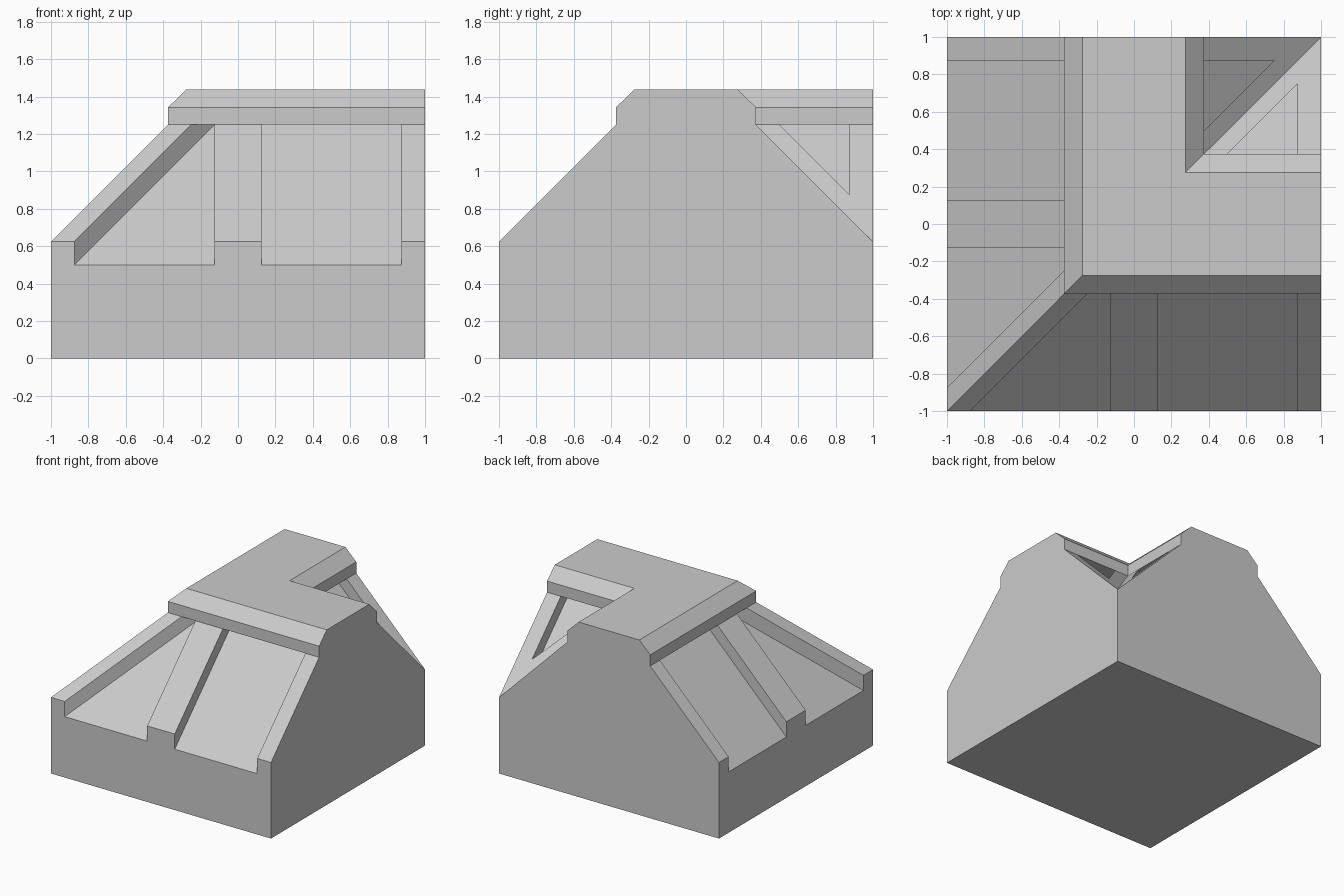
import bpy, bmesh

if "Cube" in bpy.data.objects:
    bpy.data.objects.remove(bpy.data.objects["Cube"])

# Cross-section of the wall: (offset across the wall, height)
PROFILE = [(-1, 0), (-1, 0.625), (-0.375, 1.25), (-0.375, 1.342), (-0.276, 1.438),
           (0.276, 1.438), (0.375, 1.342), (0.375, 1.25), (1, 0.625), (1, 0)]


def finish(bm, name):
    bmesh.ops.remove_doubles(bm, verts=bm.verts, dist=1e-4)
    bmesh.ops.dissolve_degenerate(bm, edges=bm.edges, dist=1e-4)
    bmesh.ops.recalc_face_normals(bm, faces=bm.faces)
    mesh = bpy.data.meshes.new(name)
    bm.to_mesh(mesh)
    bm.free()
    obj = bpy.data.objects.new(name, mesh)
    bpy.context.collection.objects.link(obj)
    return obj


def prism_between(bm, lower, upper):
    n = len(lower)
    for i in range(n):
        j = (i + 1) % n
        bm.faces.new((lower[i], lower[j], upper[j], upper[i]))


# Corner wall: two arms mitred along the diagonal
bm = bmesh.new()
end_x = [bm.verts.new((1, t, z)) for t, z in PROFILE[:-2]]
mitre = [bm.verts.new((t, t, z)) for t, z in PROFILE[:-2]]
end_y = [bm.verts.new((t, 1, z)) for t, z in PROFILE[:-2]]
tip = [bm.verts.new((1, 1, z)) for t, z in PROFILE[-2:]]
for arm in (end_x, end_y):
    for i in range(len(arm) - 1):
        bm.faces.new((arm[i], arm[i + 1], mitre[i + 1], mitre[i]))
    bm.faces.new((arm[-1], tip[0], mitre[-1]))
    bm.faces.new((arm[0], mitre[0], tip[1]))
    bm.faces.new(arm + tip)
wall = finish(bm, "corner_wall")

# Recessed panels: plan outlines, sunk 0.125 below the slopes, up to the cap
PANELS = [
    ([(-1.075, -1.2), (-0.125, -1.2), (-0.125, -0.25)], 1),
    ([(0.125, -1.2), (0.875, -1.2), (0.875, -0.25), (0.125, -0.25)], 1),
    ([(0.375, 0.25), (0.875, 0.25), (0.875, 0.75)], -1),
]
bm = bmesh.new()
for outline, slope in PANELS:
    for swap in (False, True):
        def vert(x, y, z):
            return bm.verts.new((y, x, z) if swap else (x, y, z))
        low = [vert(x, y, 1.5 + slope * y) for x, y in outline]
        top = [vert(x, y, 1.25) for x, y in outline]
        prism_between(bm, low, top)
        bm.faces.new(low)
        bm.faces.new(top)
cutter = finish(bm, "panel_cutter")
cutter.hide_render = True

mod = wall.modifiers.new("panels", 'BOOLEAN')
mod.operation = 'DIFFERENCE'
mod.solver = 'EXACT'
mod.object = cutter
bpy.context.view_layer.objects.active = wall
bpy.ops.object.modifier_apply(modifier=mod.name)
bpy.data.objects.remove(cutter)
